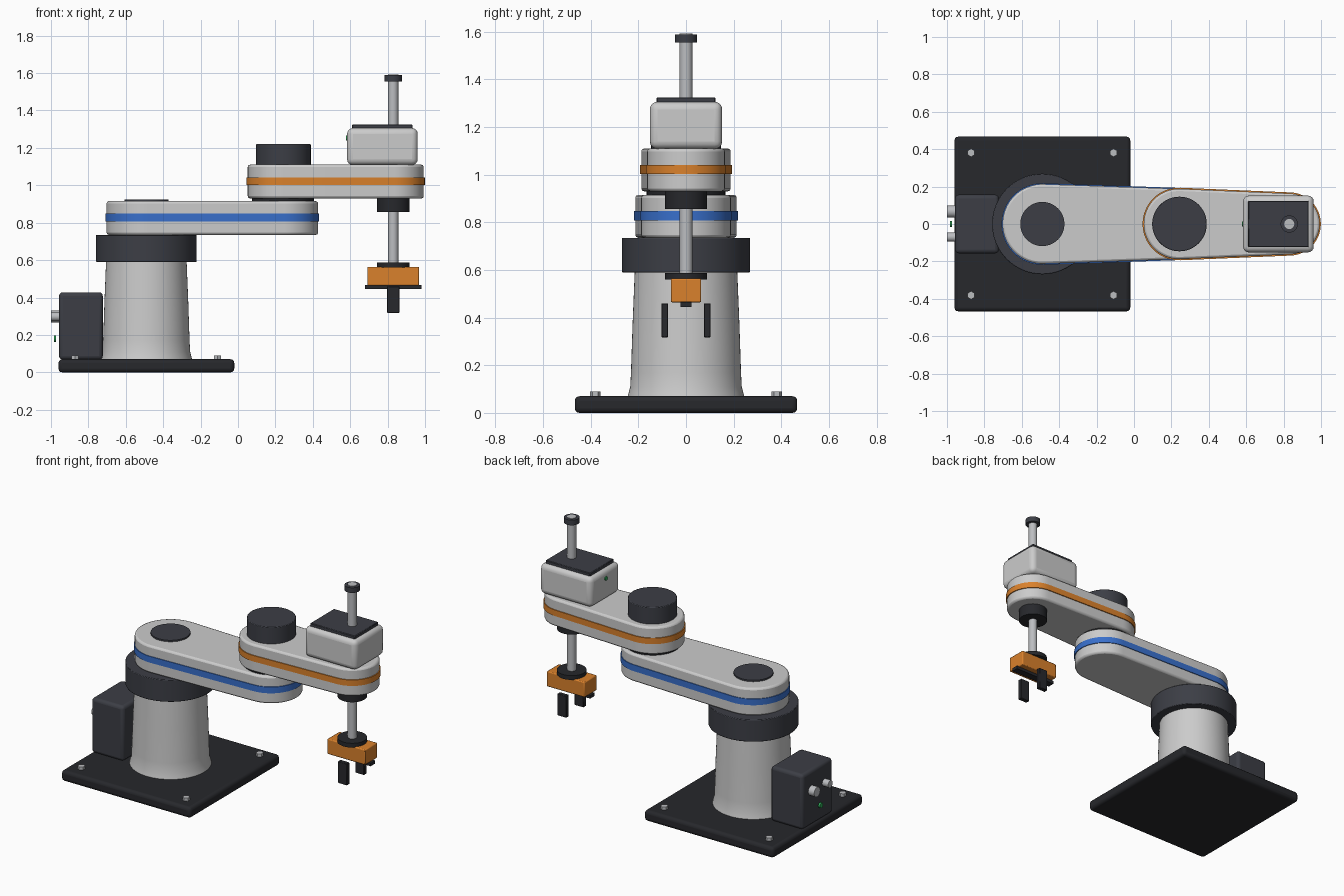
import bpy, bmesh
from math import sin, cos, acos, pi, radians
from mathutils import Matrix

if "Cube" in bpy.data.objects:
    bpy.data.objects.remove(bpy.data.objects["Cube"])


def mat(name, r, g, b):
    m = bpy.data.materials.new(name)
    m.diffuse_color = (r, g, b, 1)
    m.use_nodes = True
    m.node_tree.nodes["Principled BSDF"].inputs["Base Color"].default_value = m.diffuse_color
    return m


CHARCOAL = mat("charcoal", 0.045, 0.048, 0.06)
BLACK = mat("black", 0.02, 0.021, 0.025)
BLUE = mat("blue", 0.04, 0.16, 0.6)
ORANGE = mat("orange", 0.7, 0.22, 0.025)
GREEN = mat("green", 0.03, 0.4, 0.1)
LIGHT = mat("light_grey", 0.68, 0.68, 0.68)
STEEL = mat("steel", 0.5, 0.51, 0.53)


def finish(name, bm, material, bevel=0, segs=3):
    bmesh.ops.recalc_face_normals(bm, faces=bm.faces)
    me = bpy.data.meshes.new(name)
    bm.to_mesh(me)
    bm.free()
    ob = bpy.data.objects.new(name, me)
    bpy.context.collection.objects.link(ob)
    me.materials.append(material)
    if bevel:
        b = ob.modifiers.new("bevel", "BEVEL")
        b.width, b.segments = bevel, segs
        b.limit_method, b.angle_limit = "ANGLE", radians(40)
    bpy.ops.object.select_all(action="DESELECT")
    bpy.context.view_layer.objects.active = ob
    ob.select_set(True)
    bpy.ops.object.shade_smooth_by_angle(angle=radians(35))
    return ob


def box(name, x0, x1, y0, y1, z0, z1, material, bevel=0.0, segs=3):
    bm = bmesh.new()
    bmesh.ops.create_cube(bm, size=1)
    bmesh.ops.scale(bm, vec=(x1 - x0, y1 - y0, z1 - z0), verts=bm.verts)
    bmesh.ops.translate(bm, vec=((x0 + x1) / 2, (y0 + y1) / 2, (z0 + z1) / 2), verts=bm.verts)
    return finish(name, bm, material, bevel, segs)


def cyl(name, x, r, z0, z1, material, y=0.0, n=64, bevel=0.0):
    bm = bmesh.new()
    bmesh.ops.create_cone(bm, cap_ends=True, segments=n, radius1=r, radius2=r, depth=z1 - z0,
                          matrix=Matrix.Translation((x, y, (z0 + z1) / 2)))
    return finish(name, bm, material, bevel, 2)


def cyl_x(name, x0, x1, y, z, r, material):
    bm = bmesh.new()
    m = Matrix.Translation(((x0 + x1) / 2, y, z)) @ Matrix.Rotation(pi / 2, 4, "Y")
    bmesh.ops.create_cone(bm, cap_ends=True, segments=24, radius1=r, radius2=r,
                          depth=x1 - x0, matrix=m)
    return finish(name, bm, material)


def link(name, xa, ra, xb, rb, z0, z1, material, bevel=0.0):
    """Tapered slab: two circles joined by their tangents, extruded upward."""
    a, n = acos((ra - rb) / (xb - xa)), 32
    pts = []
    for i in range(n + 1):
        t = -a + 2 * a * i / n
        pts.append((xb + rb * cos(t), rb * sin(t)))
    for i in range(n + 1):
        t = a + (2 * pi - 2 * a) * i / n
        pts.append((xa + ra * cos(t), ra * sin(t)))
    bm = bmesh.new()
    f = bm.faces.new([bm.verts.new((x, y, z0)) for x, y in pts])
    top = bmesh.ops.extrude_face_region(bm, geom=[f])["geom"]
    bmesh.ops.translate(bm, vec=(0, 0, z1 - z0),
                        verts=[v for v in top if isinstance(v, bmesh.types.BMVert)])
    return finish(name, bm, material, bevel, 2)


def lathe(name, x, profile, material, n=64):
    bm = bmesh.new()
    rings = [[bm.verts.new((x + r * cos(2 * pi * i / n), r * sin(2 * pi * i / n), z))
              for i in range(n)] for r, z in profile]
    for lo, hi in zip(rings, rings[1:]):
        for i in range(n):
            j = (i + 1) % n
            bm.faces.new((lo[i], lo[j], hi[j], hi[i]))
    bm.faces.new(rings[0])
    bm.faces.new(rings[-1])
    return finish(name, bm, material)


BX, EX, TX = -0.49, 0.24, 0.83  # base, elbow and tool axes

# Base plate with hex bolts
box("base_plate", BX - 0.47, BX + 0.47, -0.467, 0.467, 0, 0.07, BLACK, 0.02)
for sx in (-1, 1):
    for sy in (-1, 1):
        cyl("base_bolt", BX + sx * 0.381, 0.022, 0.065, 0.09, STEEL, y=sy * 0.381, n=6)

# Tapered column and shoulder collar
lathe("column", BX, [(0.245, 0.065), (0.242, 0.08), (0.234, 0.11), (0.231, 0.17),
                     (0.224, 0.38), (0.215, 0.6)], LIGHT)
cyl("shoulder_collar", BX, 0.269, 0.59, 0.735, CHARCOAL, bevel=0.004)

# Rear control box with connectors and lamp
box("control_box", -0.957, -0.723, -0.157, 0.157, 0.068, 0.428, CHARCOAL, 0.02)
cyl_x("large_connector", -1.0, -0.95, 0.067, 0.298, 0.032, STEEL)
cyl_x("small_connector", -1.0, -0.95, -0.07, 0.298, 0.024, STEEL)
cyl_x("status_lamp", -0.985, -0.972, 0, 0.18, 0.017, GREEN)

# Lower arm
link("lower_arm", BX, 0.213, EX, 0.188, 0.735, 0.915, LIGHT, 0.012)
link("lower_arm_band", BX, 0.218, EX, 0.193, 0.807, 0.848, BLUE)
cyl("shoulder_cap", BX, 0.118, 0.91, 0.925, CHARCOAL)
cyl("elbow_spacer", EX, 0.165, 0.91, 0.935, BLACK)

# Upper arm
link("upper_arm", EX, 0.188, TX, 0.163, 0.93, 1.11, LIGHT, 0.012)
link("upper_arm_band", EX, 0.194, TX, 0.169, 1.002, 1.041, ORANGE)
cyl("elbow_motor", EX + 0.003, 0.146, 1.105, 1.22, CHARCOAL, bevel=0.004)

# Tool drive housing
box("tool_housing", 0.583, 0.961, -0.152, 0.152, 1.108, 1.306, LIGHT, 0.032, 4)
box("housing_lid", 0.61, 0.934, -0.124, 0.124, 1.3, 1.325, CHARCOAL, 0.004, 1)
cyl_x("housing_lamp", 0.577, 0.59, 0, 1.252, 0.013, GREEN)

# Sliding shaft with end cap, bushing and flange
cyl("tool_shaft", TX, 0.027, 0.57, 1.592, STEEL, n=32)
cyl("shaft_cap", TX, 0.046, 1.555, 1.589, CHARCOAL, n=40)
cyl("shaft_bushing", TX, 0.088, 0.857, 0.935, BLACK)
cyl("tool_flange", TX, 0.088, 0.56, 0.588, BLACK)

# Gripper
box("gripper_body", TX - 0.138, TX + 0.138, -0.064, 0.064, 0.464, 0.564, ORANGE, 0.006, 2)
box("gripper_rail", TX - 0.15, TX + 0.15, -0.023, 0.023, 0.445, 0.466, BLACK)
for s in (-1, 1):
    box("gripper_finger", TX - 0.033, TX + 0.033, s * 0.089 - 0.014, s * 0.089 + 0.014,
        0.317, 0.46, BLACK, 0.003, 1)
